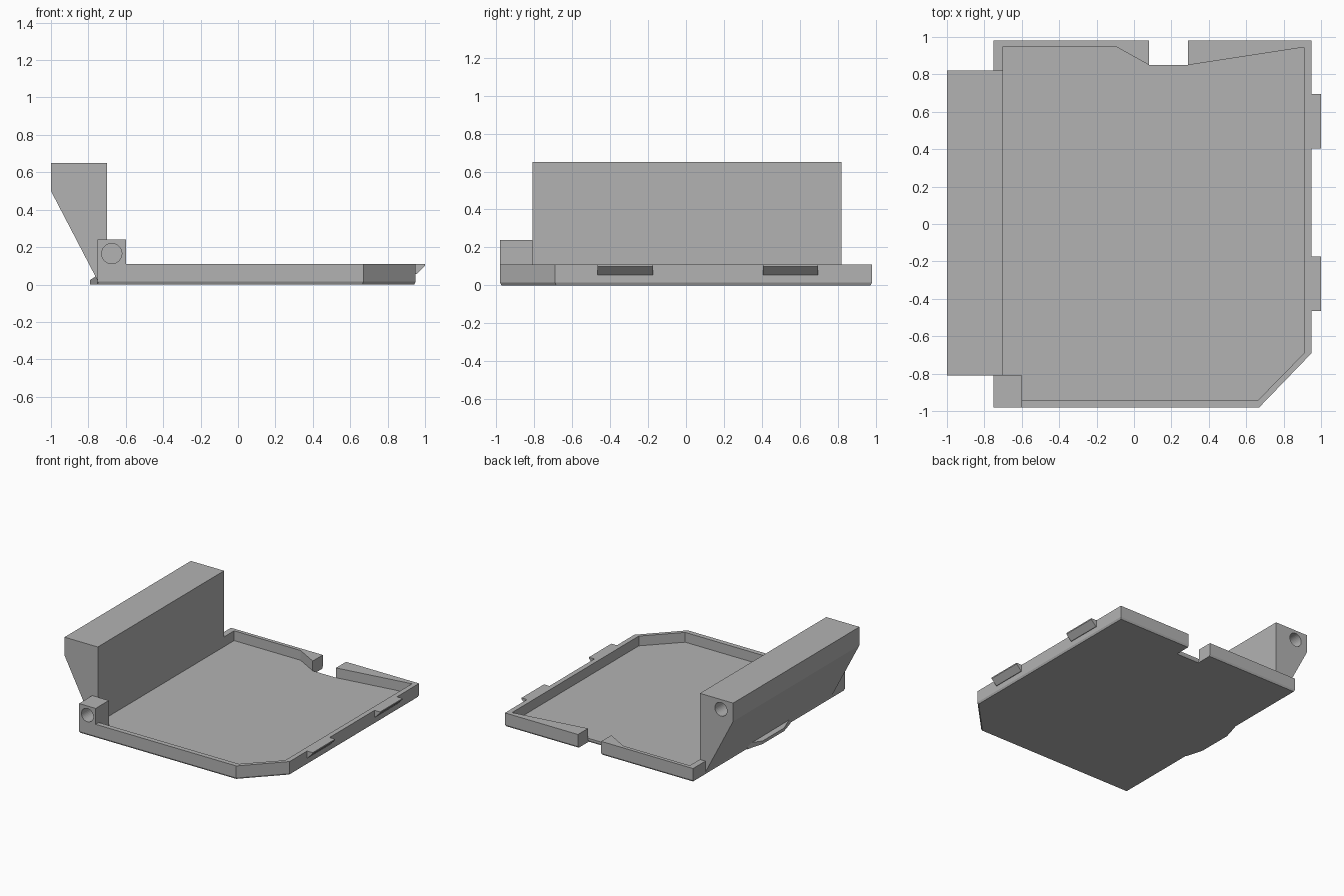
import bpy
import bmesh
import math
from mathutils import Vector

cube = bpy.data.objects.get("Cube")
if cube:
    bpy.data.objects.remove(cube, do_unlink=True)

grey = bpy.data.materials.new("plain grey")
grey.use_nodes = True
grey.diffuse_color = (0.45, 0.45, 0.45, 1)
grey.node_tree.nodes["Principled BSDF"].inputs["Base Color"].default_value = grey.diffuse_color


def finish(name, bm):
    bmesh.ops.recalc_face_normals(bm, faces=bm.faces)
    mesh = bpy.data.meshes.new(name)
    bm.to_mesh(mesh)
    bm.free()
    mesh.materials.append(grey)
    obj = bpy.data.objects.new(name, mesh)
    bpy.context.collection.objects.link(obj)
    return obj


def prism(name, outline, low, high, axis="z", inset=0.0):
    """Extrude an outline along z (xy points) or y (xz points)."""
    bm = bmesh.new()
    if axis == "z":
        base = [(a, b, low) for a, b in outline]
        move = Vector((0, 0, high - low))
    else:
        base = [(a, low, b) for a, b in outline]
        move = Vector((0, high - low, 0))
    face = bm.faces.new([bm.verts.new(p) for p in base])
    new = bmesh.ops.extrude_face_region(bm, geom=[face], use_keep_orig=True)["geom"]
    bmesh.ops.translate(bm, vec=move, verts=[v for v in new if isinstance(v, bmesh.types.BMVert)])
    if inset:
        # taper the lower end slightly
        for v in face.verts:
            v.co.x *= 1 - inset
            v.co.y *= 1 - inset
    return finish(name, bm)


def bore(obj, x, z, y_start, y_end, radius):
    """Cut a blind round hole along y."""
    ring = [(x + radius * math.cos(math.tau * i / 32),
             z + radius * math.sin(math.tau * i / 32)) for i in range(32)]
    cutter = prism(obj.name + "_hole_cutter", ring, y_start, y_end, "y")
    cutter.hide_render = True
    cutter.hide_viewport = True
    mod = obj.modifiers.new("hole", "BOOLEAN")
    mod.operation = "DIFFERENCE"
    mod.solver = "EXACT"
    mod.object = cutter


# Tray floor with a notch in the back edge and a chamfered front corner
outer = [(0.08, 0.85), (0.08, 0.98), (-0.75, 0.98), (-0.75, -0.98), (0.67, -0.98),
         (0.95, -0.69), (0.95, 0.98), (0.29, 0.98), (0.29, 0.85)]
prism("floor_edge", outer, 0.0, 0.015, inset=0.008)
prism("floor", outer, 0.015, 0.03)

# Raised rim, widening towards the notch
inner = [(0.91, 0.945), (0.91, -0.69), (0.665, -0.94), (-0.7, -0.94), (-0.7, 0.95), (-0.1, 0.95)]
prism("rim", outer + inner, 0.03, 0.11)

# Tall side block with a sloped outer face and a hole in its back end
block = prism("side_block", [(-1, 0.65), (-0.7, 0.65), (-0.7, 0.025), (-0.75, 0.02), (-1, 0.5)],
              -0.81, 0.82, "y")
bore(block, -0.89, 0.57, 0.67, 0.9, 0.055)

# Corner post with a hole in the front
post = prism("corner_post", [(-0.75, 0.03), (-0.6, 0.03), (-0.6, 0.24), (-0.75, 0.24)],
             -0.98, -0.81, "y")
bore(post, -0.675, 0.165, -1.1, -0.85, 0.054)

# Wedge-shaped latch tabs
for name, y in (("front_tab", -0.465), ("back_tab", 0.405)):
    prism(name, [(0.94, 0.055), (0.955, 0.055), (1, 0.1), (1, 0.11), (0.94, 0.11)], y, y + 0.29, "y")

# Finger lip under the sloped face, with a bevelled upper edge
lip = prism("finger_lip", [(-0.74, -0.28), (-0.75, -0.28), (-0.79, -0.14), (-0.79, 0.14),
                           (-0.75, 0.28), (-0.74, 0.28)], 0.0, 0.05)
for v in lip.data.vertices:
    if v.co.z > 0.04 and v.co.x < -0.78:
        v.co.z = 0.025
